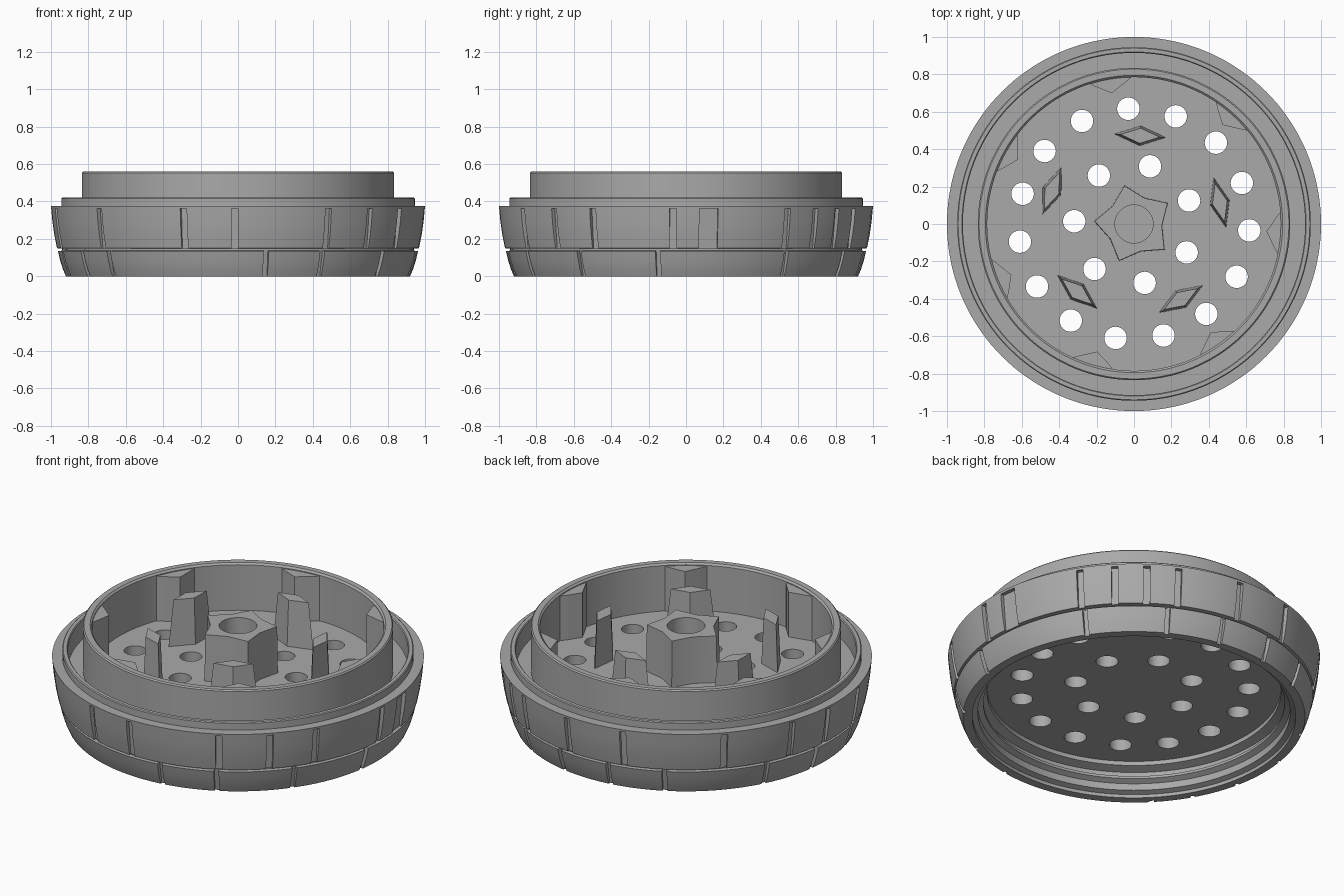
import bpy, bmesh, math
from mathutils import Matrix, Vector

if "Cube" in bpy.data.objects:
    bpy.data.objects.remove(bpy.data.objects["Cube"])

GREY = bpy.data.materials.new("matte_grey")
GREY.diffuse_color = (0.4, 0.4, 0.4, 1)
GREY.use_nodes = True
GREY.node_tree.nodes["Principled BSDF"].inputs["Base Color"].default_value = GREY.diffuse_color


def polar(r, deg):
    a = math.radians(deg)
    return (r * math.cos(a), r * math.sin(a))


def finish(name, bm):
    bmesh.ops.recalc_face_normals(bm, faces=bm.faces)
    mesh = bpy.data.meshes.new(name)
    bm.to_mesh(mesh)
    bm.free()
    mesh.materials.append(GREY)
    ob = bpy.data.objects.new(name, mesh)
    bpy.context.collection.objects.link(ob)
    return ob


def activate(ob):
    bpy.ops.object.select_all(action='DESELECT')
    ob.select_set(True)
    bpy.context.view_layer.objects.active = ob


def smooth(ob):
    activate(ob)
    bpy.ops.object.shade_smooth_by_angle(angle=math.radians(25))


def cut(ob, cutter):
    mod = ob.modifiers.new("cut", 'BOOLEAN')
    mod.object, mod.operation, mod.solver = cutter, 'DIFFERENCE', 'EXACT'
    activate(ob)
    bpy.ops.object.modifier_apply(modifier=mod.name)
    bpy.data.objects.remove(cutter)


def prism(bm, base, top, z0, z1):
    """Solid between two outlines with the same number of points."""
    lo = [bm.verts.new((x, y, z0)) for x, y in base]
    hi = [bm.verts.new((x, y, z1)) for x, y in top]
    n = len(lo)
    bm.faces.new(lo[::-1])
    bm.faces.new(hi)
    for i in range(n):
        bm.faces.new((lo[i], lo[(i + 1) % n], hi[(i + 1) % n], hi[i]))


def cylinder(bm, x, y, r, z0, z1, n=32):
    ring = [(x + r * math.cos(2 * math.pi * i / n), y + r * math.sin(2 * math.pi * i / n))
            for i in range(n)]
    prism(bm, ring, ring, z0, z1)


def lathe(bm, profile, n=144):
    """Revolve an open profile whose two ends lie on the axis."""
    rings = []
    for r, z in profile:
        if r == 0:
            rings.append([bm.verts.new((0, 0, z))] * n)
        else:
            rings.append([bm.verts.new((*polar(r, 360 * i / n), z)) for i in range(n)])
    for a, b in zip(rings, rings[1:]):
        for i in range(n):
            j = (i + 1) % n
            quad = list(dict.fromkeys((a[i], a[j], b[j], b[i])))
            bm.faces.new(quad)


# Main body: floor, threaded socket below, banded rim, trench and neck above
FLOOR, UNDER = 0.28, 0.18
profile = [
    (0, UNDER), (0.79, UNDER), (0.79, 0.155), (0.84, 0.14), (0.84, 0.115),
    (0.81, 0.10), (0.81, 0.085), (0.84, 0.07), (0.84, 0.03), (0.87, 0.02), (0.87, 0),
    (0.92, 0), (0.937, 0.04), (0.951, 0.085), (0.963, 0.135), (0.94, 0.137),
    (0.94, 0.148), (0.968, 0.15), (0.982, 0.22), (0.992, 0.29), (1.0, 0.375),
    (0.945, 0.375), (0.945, 0.415), (0.94, 0.42), (0.92, 0.42), (0.915, 0.415),
    (0.915, 0.30), (0.835, 0.30), (0.835, 0.553), (0.828, 0.56), (0.795, 0.56),
    (0.785, 0.55), (0.785, FLOOR), (0, FLOOR),
]
bm = bmesh.new()
lathe(bm, profile)
body = finish("body", bm)

# Round drop-through holes in two rings
bm = bmesh.new()
for count, r, start in ((15, 0.617, 92.8), (7, 0.32, 74.5)):
    for i in range(count):
        cylinder(bm, *polar(r, start + 360 * i / count), 0.06, 0.1, 0.4)
cut(body, finish("hole_cutter", bm))

# Grip slots on the upper and lower bands
upper = (-167, -138, -107, -91, -61, -45, -30, -4, 33, 44, 54, 64, 85, 105, 137, 160, 175)
lower = (-167, -150, -136, -81, -62, -36.5, -9, 34, 61, 80, 99, 118, 152, 172)
slots = [(a, 0.036, 0.145, 0.362, 0.955, 0.975) for a in upper]
slots.append((7, 0.10, 0.145, 0.362, 0.955, 0.975))
slots += [(a, 0.026, -0.05, 0.1425, 0.895, 0.938) for a in lower]
bm = bmesh.new()
for deg, width, z0, z1, r0, r1 in slots:
    t = Matrix.Rotation(math.radians(deg), 2)
    outline = [[tuple(t @ Vector(p)) for p in ((r, -width / 2), (1.1, -width / 2),
                                               (1.1, width / 2), (r, width / 2))]
               for r in (r0, r1)]
    prism(bm, *outline, z0, z1)
cut(body, finish("slot_cutter", bm))
smooth(body)

# Star-shaped centre hub with a blind round socket
star = [polar(0.215 if i % 2 == 0 else 0.152, 32 + 36 * i) for i in range(10)]
bm = bmesh.new()
prism(bm, star, [(x * 0.98, y * 0.98) for x, y in star], FLOOR - 0.02, 0.555)
hub = finish("hub", bm)
bm = bmesh.new()
cylinder(bm, 0, 0, 0.102, 0.40, 0.7, 48)
cut(hub, finish("socket_cutter", bm))
smooth(hub)

# Five tapered diamond pins around the hub
bm = bmesh.new()
for i in range(5):
    deg = 86 + 72 * i
    c, t = Vector(polar(0.473, deg)), Matrix.Rotation(math.radians(deg), 2)
    diamond = [t @ Vector(p) for p in ((0.054, 0), (0, 0.14), (-0.054, 0), (0, -0.14))]
    prism(bm, [tuple(c + p) for p in diamond], [tuple(c + p * 0.76) for p in diamond],
          FLOOR - 0.02, 0.55)
finish("diamond_pins", bm)

# Seven pointed teeth on the inner wall of the neck
bm = bmesh.new()
for i in range(7):
    a = -3.2 + 360 * i / 7
    tooth = [polar(0.80, a - 10), polar(0.80, a + 9), polar(0.757, a + 5.5),
             polar(0.71, a), polar(0.757, a - 6)]
    prism(bm, tooth, tooth, FLOOR - 0.02, 0.545)
finish("wall_teeth", bm)
